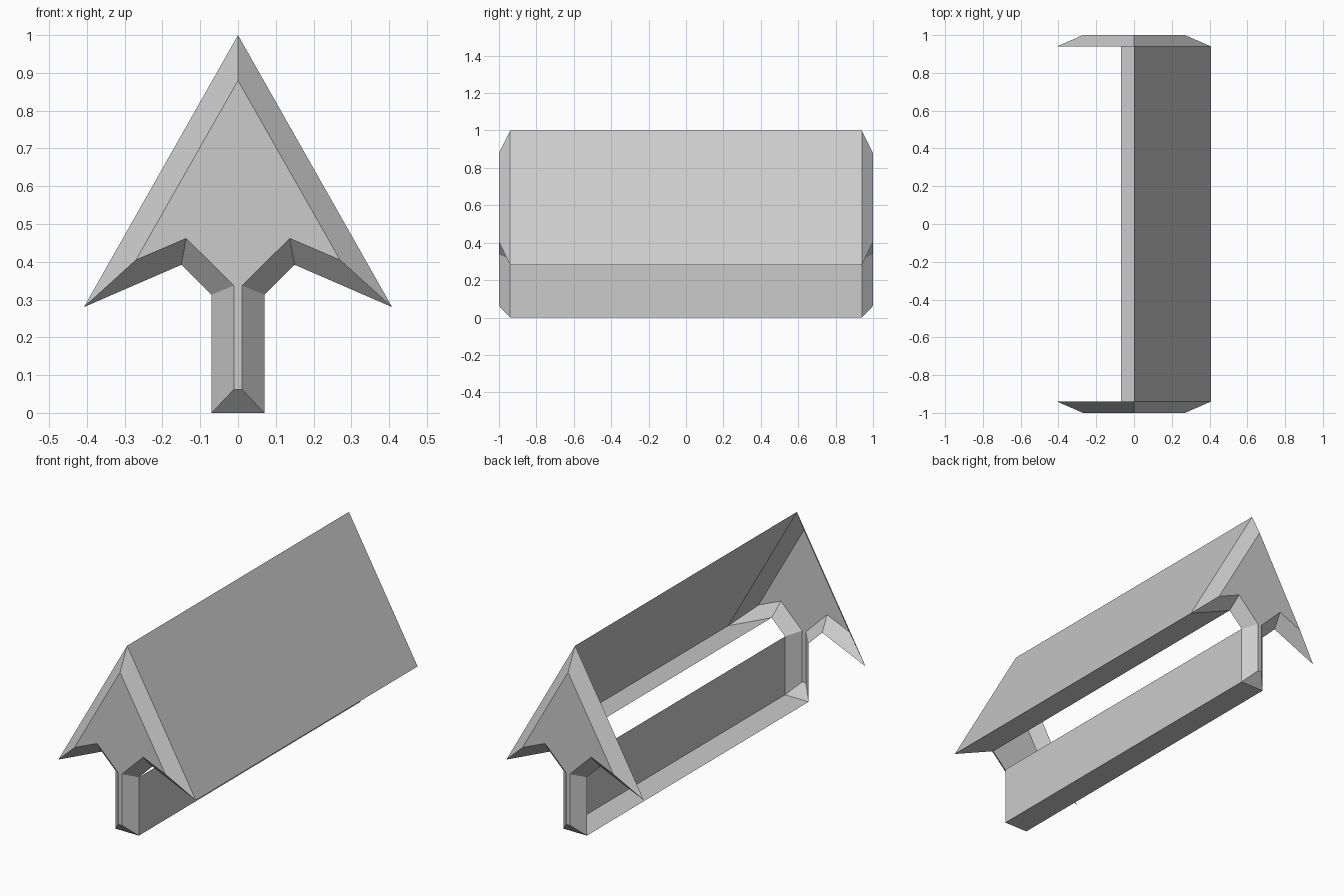
import bpy
import bmesh

if "Cube" in bpy.data.objects:
    bpy.data.objects.remove(bpy.data.objects["Cube"])

# One flat colour for the whole shell
grey = bpy.data.materials.new("light_grey")
grey.diffuse_color = (0.6, 0.6, 0.6, 1)
grey.use_nodes = True
grey.node_tree.nodes["Principled BSDF"].inputs["Base Color"].default_value = grey.diffuse_color

# Right half of the outline, from ridge to foot: full size and inset
OUTER = [(0, 1.0), (0.408, 0.28), (0.15, 0.392), (0.07, 0.313), (0.07, 0)]
INNER = [(0, 0.88), (0.27, 0.405), (0.137, 0.462), (0.011, 0.337), (0.011, 0.062)]


def full_loop(half):
    """Mirror a half outline into a closed loop."""
    return half + [(-x, z) for x, z in reversed(half[1:])]


def make_object(name, bm):
    mesh = bpy.data.meshes.new(name)
    bm.to_mesh(mesh)
    bm.free()
    mesh.materials.append(grey)
    obj = bpy.data.objects.new(name, mesh)
    bpy.context.collection.objects.link(obj)


def end_cap(name, side):
    """Flat end face with a sloping bevel all round its edge."""
    bm = bmesh.new()
    rim = [bm.verts.new((x, side * 0.94, z)) for x, z in full_loop(OUTER)]
    flat = [bm.verts.new((x, side, z)) for x, z in full_loop(INNER)]
    faces = [bm.faces.new(flat)]
    n = len(rim)
    for i in range(n):
        j = (i + 1) % n
        faces.append(bm.faces.new((rim[i], rim[j], flat[j], flat[i])))
    bm.normal_update()
    # Turn the flat face and the bevels outward
    bmesh.ops.recalc_face_normals(bm, faces=faces)
    if faces[0].normal.y * side < 0:
        bmesh.ops.reverse_faces(bm, faces=faces)
    make_object(name, bm)


def long_panel(name, a, b):
    """Flat panel between two outline points, running front to back."""
    bm = bmesh.new()
    corners = [(a, -0.94), (b, -0.94), (b, 0.94), (a, 0.94)]
    bm.faces.new([bm.verts.new((p[0], y, p[1])) for p, y in corners])
    bmesh.ops.reverse_faces(bm, faces=bm.faces[:])
    make_object(name, bm)


# Bevelled ends
end_cap("front_end", -1)
end_cap("back_end", 1)

# Long panels; the left side and the slope under the right eave stay open
long_panel("right_roof", OUTER[0], OUTER[1])
long_panel("right_eave", OUTER[1], OUTER[2])
long_panel("right_stem_wall", OUTER[3], OUTER[4])
long_panel("base", OUTER[4], (-0.07, 0))
